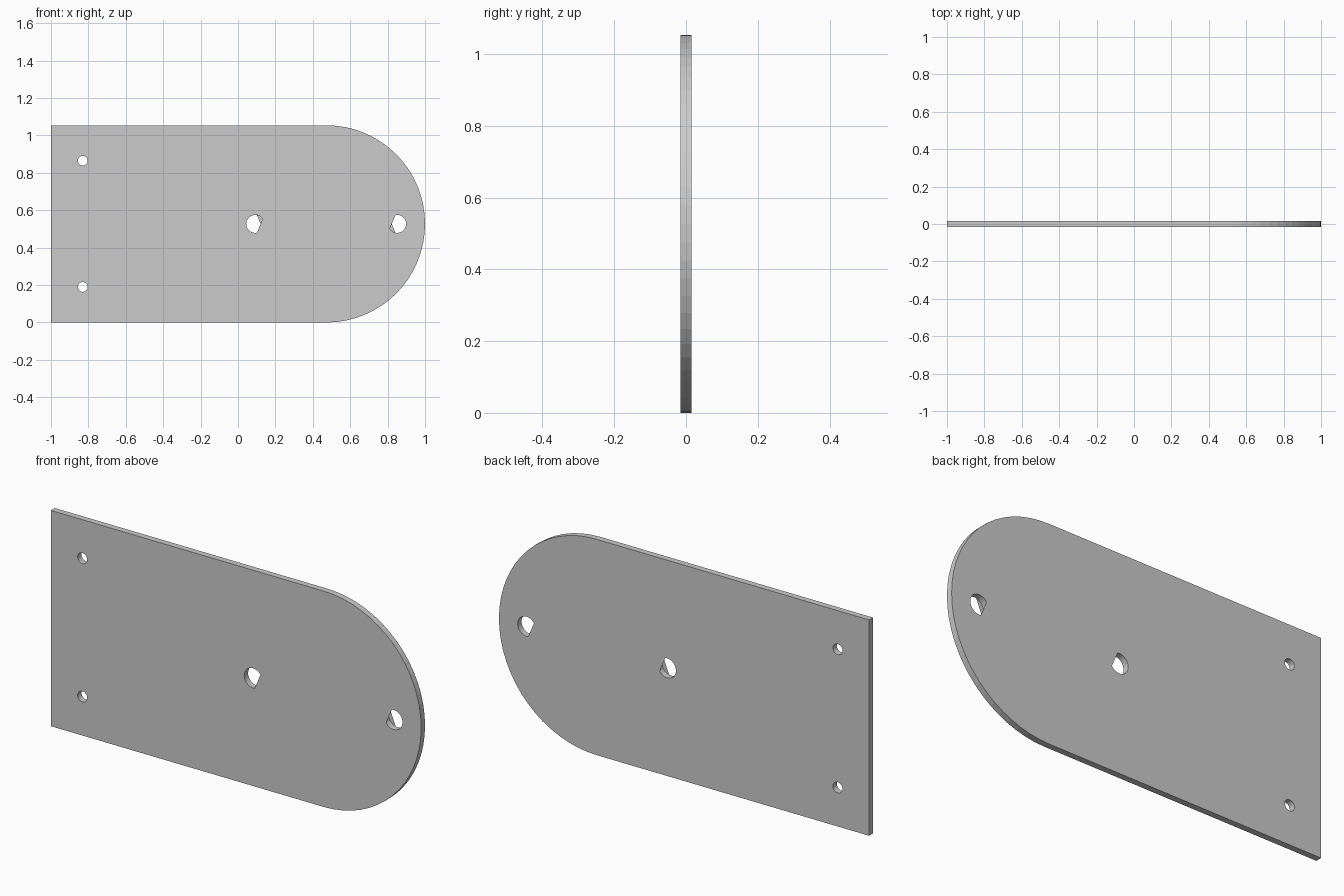
import bpy, bmesh
from math import cos, sin, pi

if "Cube" in bpy.data.objects:
    bpy.data.objects.remove(bpy.data.objects["Cube"])

HALF_T = 0.015       # half thickness
R = 0.527            # radius of the rounded end
FRONT, BACK = 0, 1
bm = bmesh.new()
side_edges = {FRONT: [], BACK: []}


def circle(cx, cz, r, n=32, turn=0.0):
    return [(cx + r * cos(turn + 2 * pi * i / n), cz + r * sin(turn + 2 * pi * i / n))
            for i in range(n)]


def add_loop(points, skip_front=(), skip_back=()):
    """Wall around a closed profile; skipped points become a straight chord on that face."""
    n = len(points)
    rings = [[bm.verts.new((x, y, z)) for x, z in points] for y in (-HALF_T, HALF_T)]
    for i in range(n):
        j = (i + 1) % n
        bm.faces.new((rings[0][i], rings[0][j], rings[1][j], rings[1][i]))
    for side, skip in ((FRONT, skip_front), (BACK, skip_back)):
        kept = [v for i, v in enumerate(rings[side]) if i not in skip]
        for a, b in zip(kept, kept[1:] + kept[:1]):
            side_edges[side].append(bm.edges.get((a, b)) or bm.edges.new((a, b)))


# Outline: square left end, half-round right end
arc = [(1 - R + R * cos(-pi / 2 + pi * i / 32), R + R * sin(-pi / 2 + pi * i / 32))
       for i in range(33)]
add_loop([(-1, 0)] + arc + [(-1, 2 * R)])

# Two small screw holes
for z in (0.19, 0.865):
    add_loop(circle(-0.83, z, 0.026))

# Two larger holes, partly covered by a chord on each face
front_chord = {i % 32 for i in range(-6, 3)}
back_chord = {-i % 32 for i in range(-6, 3)}
for x, turn in ((0.092, 0.0), (0.851, pi)):
    add_loop(circle(x, R, 0.048, turn=turn), front_chord, back_chord)

# Flat front and back faces
for side, ny in ((FRONT, -1), (BACK, 1)):
    bmesh.ops.triangle_fill(bm, use_beauty=True, use_dissolve=False,
                            edges=side_edges[side], normal=(0, ny, 0))
bmesh.ops.recalc_face_normals(bm, faces=bm.faces[:])

mesh = bpy.data.meshes.new("mounting_plate")
bm.to_mesh(mesh)
bm.free()
plate = bpy.data.objects.new("mounting_plate", mesh)
bpy.context.collection.objects.link(plate)
